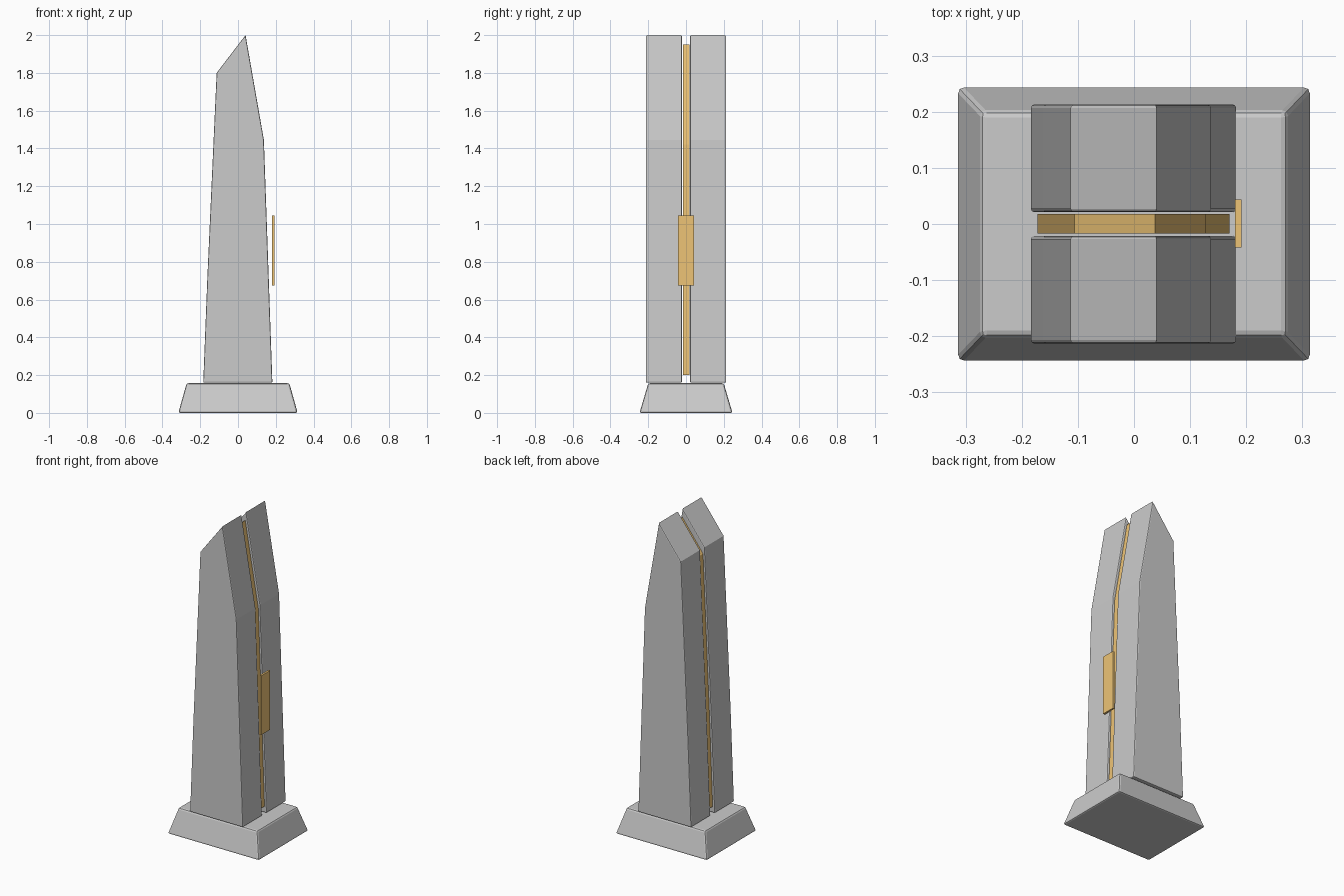
import bpy, bmesh

if "Cube" in bpy.data.objects:
    bpy.data.objects.remove(bpy.data.objects["Cube"])

gold = bpy.data.materials.new("gold")
gold.diffuse_color = (0.85, 0.55, 0.18, 1)
gold.use_nodes = True
gold.node_tree.nodes["Principled BSDF"].inputs["Base Color"].default_value = gold.diffuse_color

# Side outline of the tower (x, z)
OUTLINE = [(-0.184, 0.16), (0.182, 0.16), (0.137, 1.445), (0.04, 2.0),
           (-0.113, 1.8), (-0.162, 0.72)]


def finish(name, bm, mat=None):
    bmesh.ops.recalc_face_normals(bm, faces=bm.faces)
    mesh = bpy.data.meshes.new(name)
    bm.to_mesh(mesh)
    bm.free()
    ob = bpy.data.objects.new(name, mesh)
    bpy.context.collection.objects.link(ob)
    if mat:
        mesh.materials.append(mat)
    return ob


def extrude_outline(pts, y0, y1):
    bm = bmesh.new()
    face = bm.faces.new([bm.verts.new((x, y0, z)) for x, z in pts])
    ext = bmesh.ops.extrude_face_region(bm, geom=[face])
    verts = [v for v in ext["geom"] if isinstance(v, bmesh.types.BMVert)]
    bmesh.ops.translate(bm, verts=verts, vec=(0, y1 - y0, 0))
    return bm


def block(size, center):
    bm = bmesh.new()
    bmesh.ops.create_cube(bm, size=1)
    bmesh.ops.scale(bm, vec=size, verts=bm.verts)
    bmesh.ops.translate(bm, vec=center, verts=bm.verts)
    return bm


# Two tower slabs, softened on the face rims and bottom, crisp across the top
for name, y0, y1 in (("front_slab", -0.213, -0.021), ("back_slab", 0.021, 0.213)):
    bm = extrude_outline(OUTLINE, y0, y1)
    rim = [e for e in bm.edges
           if abs(e.verts[0].co.y - e.verts[1].co.y) < 0.01 or e.verts[0].co.z < 0.2]
    bmesh.ops.bevel(bm, geom=rim, offset=0.006, segments=2, profile=0.5,
                    affect='EDGES', clamp_overlap=True)
    finish(name, bm)

# Gold core between the slabs, slightly inset
core = [(x * 0.935, 0.2 + (z - 0.16) * 0.951) for x, z in OUTLINE]
finish("glowing_core", extrude_outline(core, -0.017, 0.018), gold)

# Gold plaque on the right side
finish("plaque", block((0.012, 0.085, 0.37), (0.186, 0.001, 0.86)), gold)

# Tapered plinth
bm = block((0.632, 0.492, 0.157), (0, 0, 0.0785))
for v in bm.verts:
    if v.co.z > 0.1:
        v.co.x *= 0.272 / 0.316
        v.co.y *= 0.2 / 0.246
bmesh.ops.bevel(bm, geom=bm.edges[:], offset=0.01, segments=2, profile=0.5,
                affect='EDGES', clamp_overlap=True)
finish("plinth", bm)
